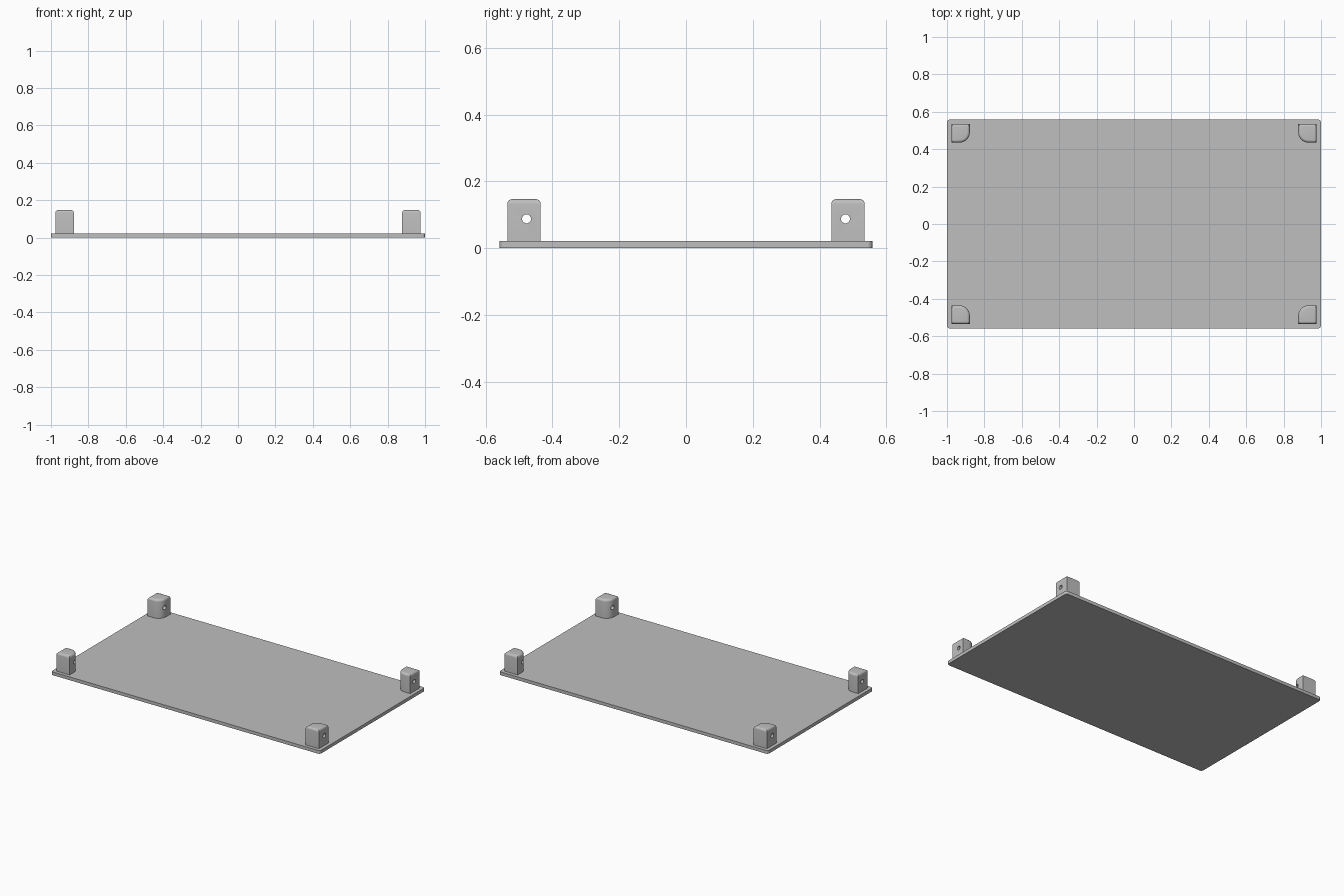
import bpy, bmesh, math

if "Cube" in bpy.data.objects:
    bpy.data.objects.remove(bpy.data.objects["Cube"], do_unlink=True)

PLATE_TOP = 0.022
POST_TOP = 0.147

grey = bpy.data.materials.new("plain_grey")
grey.use_nodes = True
colour = (0.52, 0.52, 0.52, 1)
grey.diffuse_color = colour
grey.node_tree.nodes["Principled BSDF"].inputs["Base Color"].default_value = colour


def rounded_rect(x0, x1, y0, y1, radii, steps):
    """Counter-clockwise outline; radii start at the low x, low y corner."""
    corners = [(x0, y0, 1, 1), (x1, y0, -1, 1), (x1, y1, -1, -1), (x0, y1, 1, -1)]
    pts = []
    for i, ((x, y, sx, sy), r) in enumerate(zip(corners, radii)):
        if r == 0:
            pts.append((x, y))
            continue
        for k in range(steps + 1):
            a = math.pi + (i + k / steps) * math.pi / 2
            pts.append((x + sx * r + r * math.cos(a), y + sy * r + r * math.sin(a)))
    return pts


def prism(name, outline, z0, z1, top_round=0):
    bm = bmesh.new()
    base = bm.faces.new([bm.verts.new((x, y, z0)) for x, y in outline])
    geom = bmesh.ops.extrude_face_region(bm, geom=[base])["geom"]
    top = [v for v in geom if isinstance(v, bmesh.types.BMVert)]
    bmesh.ops.translate(bm, verts=top, vec=(0, 0, z1 - z0))
    if top_round:
        rim = [e for e in bm.edges if all(v in top for v in e.verts)]
        bmesh.ops.bevel(bm, geom=rim, offset=top_round, segments=5,
                        profile=0.5, affect='EDGES')
    bmesh.ops.recalc_face_normals(bm, faces=bm.faces)
    mesh = bpy.data.meshes.new(name)
    bm.to_mesh(mesh)
    bm.free()
    mesh.materials.append(grey)
    ob = bpy.data.objects.new(name, mesh)
    bpy.context.collection.objects.link(ob)
    return ob


def smooth(ob):
    bpy.ops.object.select_all(action='DESELECT')
    ob.select_set(True)
    bpy.context.view_layer.objects.active = ob
    bpy.ops.object.shade_smooth_by_angle(angle=math.radians(35))


# Base plate with slightly rounded corners
plate = prism("base_plate", rounded_rect(-1, 1, -0.558, 0.558, [0.015] * 4, 6), 0, PLATE_TOP)
smooth(plate)

# Corner posts: the corner facing the plate centre is broadly rounded
for side, sx in (("left", 1), ("right", -1)):
    for end, sy in (("front", -1), ("back", 1)):
        xs = sorted((sx * 0.878, sx * 0.977))
        ys = sorted((sy * 0.435, sy * 0.535))
        inner = {(1, 1): 0, (-1, 1): 1, (-1, -1): 2, (1, -1): 3}[sx, sy]
        radii = [0.055 if i == inner else 0 for i in range(4)]
        post = prism(f"{end}_{side}_post", rounded_rect(*xs, *ys, radii, 10),
                     PLATE_TOP - 0.002, POST_TOP, 0.015)

        # Pin hole running sideways through the post
        bpy.ops.mesh.primitive_cylinder_add(
            vertices=32, radius=0.0135, depth=0.3,
            location=(sx * 0.93, sy * 0.4775, 0.088), rotation=(0, math.pi / 2, 0))
        cutter = bpy.context.object
        cutter.name = "hole_cutter"
        cutter.hide_render = True
        cutter.data.materials.append(grey)
        cut = post.modifiers.new("pin_hole", 'BOOLEAN')
        cut.operation = 'DIFFERENCE'
        cut.solver = 'EXACT'
        cut.object = cutter
        bpy.context.view_layer.objects.active = post
        bpy.ops.object.modifier_apply(modifier=cut.name)
        bpy.data.objects.remove(cutter, do_unlink=True)
        smooth(post)
